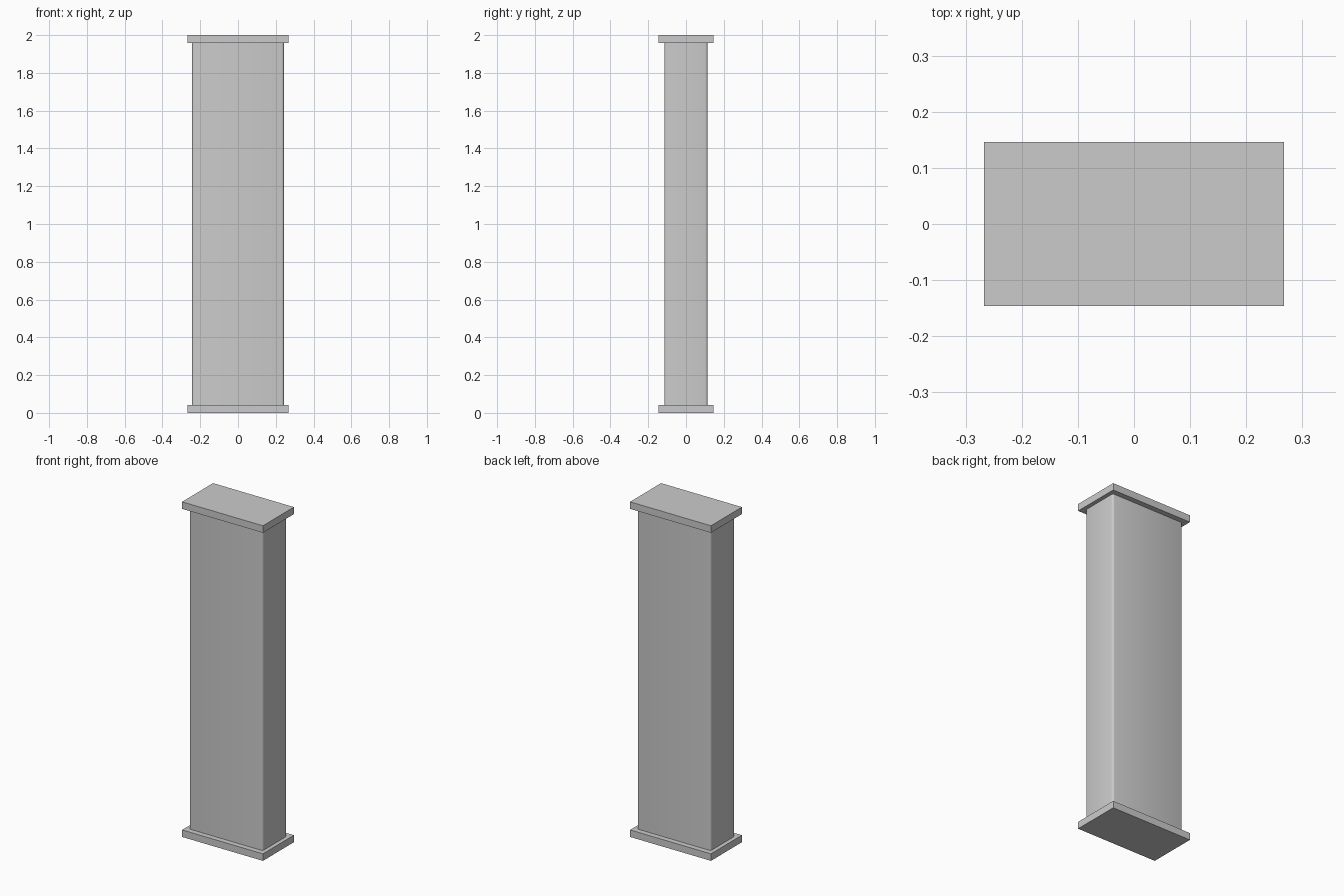
import bpy
import bmesh

cube = bpy.data.objects.get("Cube")
if cube:
    bpy.data.objects.remove(cube)

# One plain grey for the whole column
grey = bpy.data.materials.new("stone_grey")
grey.use_nodes = True
colour = (0.6, 0.6, 0.6, 1)
grey.diffuse_color = colour
grey.node_tree.nodes["Principled BSDF"].inputs["Base Color"].default_value = colour


def block(name, width, depth, bottom, top, corner=0):
    """Upright block, with its vertical corners softened if asked."""
    bm = bmesh.new()
    bmesh.ops.create_cube(bm, size=1)
    for v in bm.verts:
        v.co.x *= width
        v.co.y *= depth
        v.co.z = bottom if v.co.z < 0 else top
    if corner:
        upright = [e for e in bm.edges
                   if abs(e.verts[0].co.z - e.verts[1].co.z) > 0.1]
        bmesh.ops.bevel(bm, geom=upright, offset=corner, segments=3,
                        profile=0.5, affect="EDGES")
        # Sides shade smoothly round the corners; the ends stay crisp
        for f in bm.faces:
            f.smooth = abs(f.normal.z) < 0.5
        for e in bm.edges:
            e.smooth = all(f.smooth for f in e.link_faces)
    mesh = bpy.data.meshes.new(name)
    bm.to_mesh(mesh)
    bm.free()
    mesh.materials.append(grey)
    ob = bpy.data.objects.new(name, mesh)
    bpy.context.collection.objects.link(ob)
    return ob


PLATE = 0.042
block("base_plate", 0.534, 0.292, 0, PLATE)
block("shaft", 0.486, 0.228, PLATE, 2 - PLATE, corner=0.012)
block("top_plate", 0.534, 0.292, 2 - PLATE, 2)
